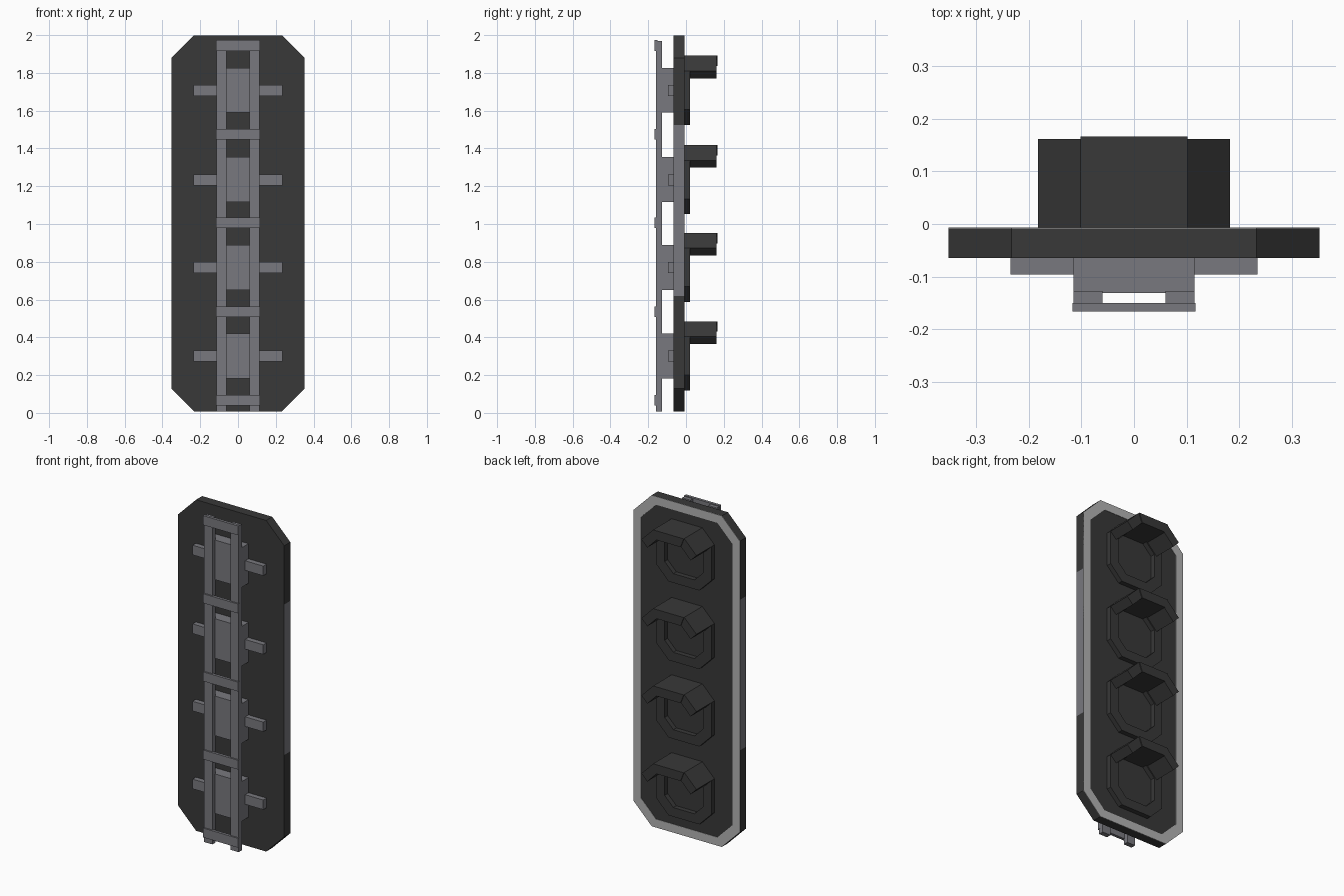
import bpy, bmesh

if "Cube" in bpy.data.objects:
    bpy.data.objects.remove(bpy.data.objects["Cube"])


def material(name, rgb):
    m = bpy.data.materials.new(name)
    m.diffuse_color = (*rgb, 1)
    m.use_nodes = True
    m.node_tree.nodes["Principled BSDF"].inputs["Base Color"].default_value = m.diffuse_color
    return m


DARK = material("dark_housing", (0.04, 0.04, 0.04))
STEEL = material("grey_steel", (0.19, 0.19, 0.21))
PALE = material("pale_border", (0.45, 0.45, 0.45))


def finish(name, bm, *mats):
    bmesh.ops.recalc_face_normals(bm, faces=bm.faces)
    me = bpy.data.meshes.new(name)
    bm.to_mesh(me)
    bm.free()
    for m in mats:
        me.materials.append(m)
    ob = bpy.data.objects.new(name, me)
    bpy.context.collection.objects.link(ob)
    return ob


def box(name, x, y, z, mat):
    """Box from (min, max) pairs."""
    bm = bmesh.new()
    bmesh.ops.create_cube(bm, size=1)
    for v in bm.verts:
        v.co = [r[0] if c < 0 else r[1] for c, r in zip(v.co, (x, y, z))]
    return finish(name, bm, mat)


def octagon(hx, hz, cut, zc):
    """Chamfered rectangle in the xz plane, starting at the right, going up."""
    pts = [(hx, hz - cut), (hx - cut, hz), (cut - hx, hz), (-hx, hz - cut),
           (-hx, cut - hz), (cut - hx, -hz), (hx - cut, -hz), (hx, cut - hz)]
    return [(x, z + zc) for x, z in pts]


def prism(name, pts, y0, y1, *mats):
    bm = bmesh.new()
    a, b = ([bm.verts.new((x, y, z)) for x, z in pts] for y in (y0, y1))
    bm.faces.new(a)
    bm.faces.new(b)
    n = len(pts)
    for i in range(n):
        j = (i + 1) % n
        bm.faces.new((a[i], a[j], b[j], b[i]))
    return finish(name, bm, *mats)


def ring(name, outer, inner, y0, y1, mat):
    """Tube between two octagonal outlines."""
    bm = bmesh.new()
    loops = [[bm.verts.new((x, y, z)) for x, z in p]
             for p, y in ((outer, y0), (outer, y1), (inner, y1), (inner, y0))]
    for k in range(4):
        p, q = loops[k], loops[(k + 1) % 4]
        for i in range(8):
            j = (i + 1) % 8
            bm.faces.new((p[i], p[j], q[j], q[i]))
    return finish(name, bm, mat)


# Backboard, with a steel strip along the middle of each side wall
BACK = -0.009
board = prism("backboard", octagon(0.353, 0.995, 0.12, 1.003), -0.065, BACK, DARK, STEEL)
bm = bmesh.new()
bm.from_mesh(board.data)
for h in (0.62, 1.525):
    sides = [f for f in bm.faces if abs(f.normal.x) > 0.99]
    geom = sides + list({e for f in sides for e in f.edges})
    bmesh.ops.bisect_plane(bm, geom=geom, plane_co=(0, 0, h), plane_no=(0, 0, 1))
for f in bm.faces:
    if abs(f.normal.x) > 0.99 and 0.62 < f.calc_center_median().z < 1.525:
        f.material_index = 1
bm.to_mesh(board.data)
bm.free()

# Pale border on the lamp side
ring("reflective_border", octagon(0.353, 0.995, 0.12, 1.003),
     octagon(0.303, 0.945, 0.099, 1.003), BACK - 0.002, BACK + 0.002, PALE)

# Four lamps, each with its visor, mounting box and side arms
for i, zc in enumerate((0.302, 0.77, 1.235, 1.708)):
    n = str(i + 1)
    outer = octagon(0.183, 0.183, 0.081, zc)
    ring("lamp_ring_" + n, outer, octagon(0.128, 0.128, 0.058, zc), BACK, 0.02, DARK)
    # Visor: top slab and two sloping cheeks
    s = 0.039
    inner = [(0.183 - s, zc + 0.102 - s), (0.08, zc + 0.128),
             (-0.08, zc + 0.128), (s - 0.183, zc + 0.102 - s)]
    prism("visor_top_" + n, [outer[1], outer[2], inner[2], inner[1]], BACK, 0.167, DARK)
    prism("visor_right_" + n, [outer[0], outer[1], inner[1], inner[0]], BACK, 0.162, DARK)
    prism("visor_left_" + n, [outer[2], outer[3], inner[3], inner[2]], BACK, 0.162, DARK)
    box("mount_box_" + n, (-0.115, 0.115), (-0.131, -0.065), (zc - 0.119, zc + 0.119), STEEL)
    box("side_arms_" + n, (-0.235, 0.235), (-0.096, -0.065), (zc - 0.03, zc + 0.028), STEEL)

# Mounting rails and rungs
for side, name in ((-1, "left_rail"), (1, "right_rail")):
    box(name, sorted((side * 0.06, side * 0.115)), (-0.158, -0.128), (0.008, 1.968), STEEL)
for i in range(5):
    z = 0.067 + 0.4695 * i
    box("rung_%d" % (i + 1), (-0.117, 0.117), (-0.167, -0.15), (z - 0.028, z + 0.028), STEEL)
